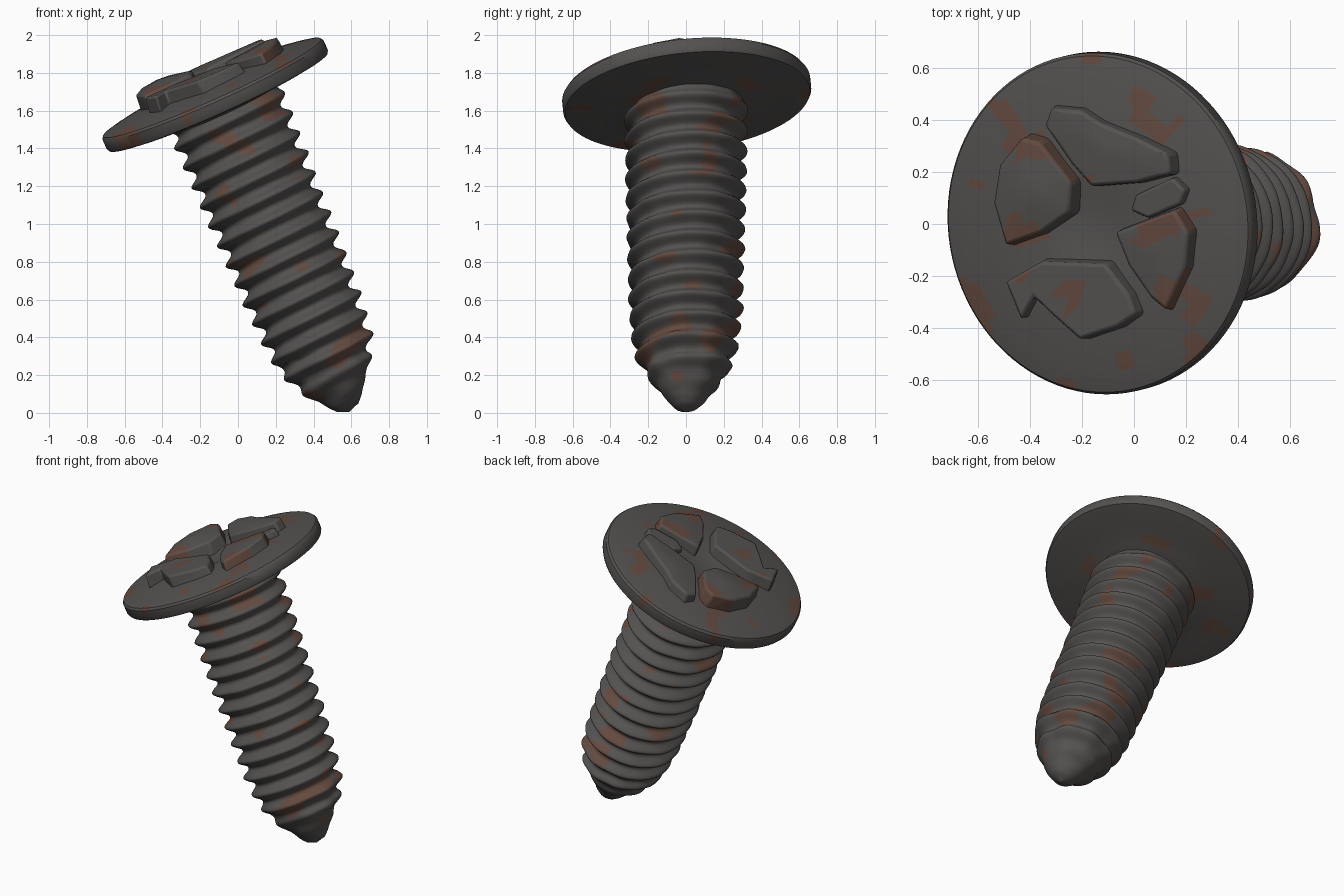
import bpy, bmesh, math
from mathutils import Matrix, Vector, noise

if "Cube" in bpy.data.objects:
    bpy.data.objects.remove(bpy.data.objects["Cube"])

HEAD_C = Vector((-0.137, 0, 1.72))       # centre of the rim's upper edge
HEAD_T, SHAFT_T = math.radians(24.2), math.radians(22.3)
HEAD_ROLL = math.radians(5.5)            # head also leans towards the front


def material(name, rgb):
    m = bpy.data.materials.new(name)
    m.diffuse_color = (*rgb, 1)
    m.use_nodes = True
    m.node_tree.nodes["Principled BSDF"].inputs["Base Color"].default_value = m.diffuse_color
    return m


STEEL = material("dark_steel", (0.09, 0.085, 0.082))
RUST = material("rust", (0.125, 0.068, 0.05))


def frame(origin, tilt, roll=0):
    return (Matrix.Translation(origin) @ Matrix.Rotation(-tilt, 4, 'Y')
            @ Matrix.Rotation(roll, 4, 'X'))


def lerp(table, x):
    for (x0, y0), (x1, y1) in zip(table, table[1:]):
        if x <= x1:
            return y0 + (y1 - y0) * max(0, x - x0) / (x1 - x0)
    return table[-1][1]


def finish(bm, name, mat, angle=35, bevel=0):
    bmesh.ops.remove_doubles(bm, verts=bm.verts, dist=1e-5)
    bmesh.ops.recalc_face_normals(bm, faces=bm.faces)
    bm.transform(mat)
    for f in bm.faces:                   # irregular rust patches
        p = f.calc_center_median()
        f.material_index = int(noise.noise(p * 6 + Vector((3.1, 8.7, 1.9))) > 0.34)
    me = bpy.data.meshes.new(name)
    bm.to_mesh(me)
    bm.free()
    me.materials.append(STEEL)
    me.materials.append(RUST)
    ob = bpy.data.objects.new(name, me)
    bpy.context.collection.objects.link(ob)
    if bevel:
        b = ob.modifiers.new("soft_edges", 'BEVEL')
        b.width, b.segments, b.angle_limit = bevel, 2, math.radians(35)
    bpy.ops.object.select_all(action='DESELECT')
    ob.select_set(True)
    bpy.context.view_layer.objects.active = ob
    bpy.ops.object.shade_smooth_by_angle(angle=math.radians(angle))
    return ob


HEAD = frame(HEAD_C, HEAD_T, HEAD_ROLL)

# Head disc: lathed rim with slightly domed top and shallow conical underside
profile = [(0, .02), (.06, .022), (.12, .03), (.2, .042), (.28, .046), (.36, .043),
           (.43, .037), (.5, .028), (.57, .018), (.62, .009), (.65, .002), (.66, -.012),
           (.66, -.066), (.652, -.08), (.6, -.088), (.52, -.096), (.43, -.105),
           (.36, -.115), (.28, -.13), (0, -.13)]
bm = bmesh.new()
N = 96
rings = []
for r, h in profile:
    rings.append([bm.verts.new((r * .972 * math.cos(i * math.tau / N),
                                r * math.sin(i * math.tau / N), h)) for i in range(N)])
for a, b in zip(rings, rings[1:]):
    for i in range(N):
        k = (i + 1) % N
        bm.faces.new((a[i], a[k], b[k], b[i]))
bmesh.ops.dissolve_degenerate(bm, edges=bm.edges, dist=1e-6)
finish(bm, "head_disc", HEAD)

# Shank: helical grid whose radius follows a thread wave inside a tapering envelope
crest = [(.08, .33), (.2, .328), (.9, .313), (1.2, .306), (1.4, .293), (1.53, .272),
         (1.62, .235), (1.69, .19), (1.75, .135), (1.8, .095), (1.84, .055), (1.862, 0)]
depth = [(.08, .02), (.2, .052), (1.4, .052), (1.6, .035), (1.72, .01), (1.8, 0), (2, 0)]
PITCH, N, M, S0, S1 = .113, 80, 14, .08, 1.862
bm = bmesh.new()
grid = []
for i in range(N + 1):
    col = []
    for j in range(-M, int((S1 - S0) / PITCH * M) + M + 2):
        turn = i / N
        s = min(max(S0 + PITCH * (j / M - turn) + PITCH * .78, S0), S1)
        wave = (.5 + .5 * math.cos(math.tau * (j / M))) ** 1.2
        r = lerp(crest, s) - lerp(depth, s) * (1 - wave)
        a = turn * math.tau
        p = Vector((r * math.cos(a), r * math.sin(a), -s))
        wear = .007 * noise.noise(p * 9) + .015 * noise.noise(p * 8) * (1.5 < s < 1.84)
        p.xy *= 1 + wear / max(r, .1)
        col.append(bm.verts.new(p))
    grid.append(col)
for a, b in zip(grid, grid[1:]):
    for j in range(len(a) - 1):
        bm.faces.new((a[j], a[j + 1], b[j + 1], b[j]))
bmesh.ops.remove_doubles(bm, verts=bm.verts, dist=1e-5)
bmesh.ops.dissolve_degenerate(bm, edges=bm.edges, dist=1e-5)
offset = Vector((math.cos(SHAFT_T), 0, math.sin(SHAFT_T))) * .02
finish(bm, "threaded_shank", frame(HEAD_C + offset, SHAFT_T), 60)

# Broken drive lugs around the cross recess: outline from above, height, x/y slope, crown
lugs = {
    "left_lug": ([(-.545, .08), (-.52, .23), (-.43, .34), (-.36, .32), (-.24, .16),
                  (-.25, .04), (-.36, -.04), (-.50, -.09)], .12, -.04, .03, .025),
    "back_lug": ([(-.355, .38), (-.33, .45), (-.21, .44), (-.13, .39), (.02, .33), (.14, .27),
                  (.15, .19), (.02, .155), (-.17, .14), (-.25, .23)], .095, .03, 0, .01),
    "right_lug": ([(-.08, -.03), (.05, .02), (.16, .06), (.215, -.03), (.20, -.17),
                   (.12, -.34), (.06, -.29), (-.03, -.16)], .1, .03, .03, .01),
    "front_lug": ([(-.50, -.22), (-.44, -.37), (-.39, -.28), (-.32, -.35), (-.21, -.45),
                   (-.06, -.40), (.01, -.35), (-.02, -.27), (-.11, -.15), (-.36, -.14),
                   (-.43, -.18)], .11, -.04, 0, 0),
    "small_lug": ([(-.02, .05), (0, .11), (.15, .18), (.20, .13), (.18, .075), (.05, .02)],
                  .075, .05, 0, 0),
}
sin_t, cos_t = math.sin(HEAD_T), math.cos(HEAD_T)
sin_r, cos_r = math.sin(HEAD_ROLL), math.cos(HEAD_ROLL)
for name, (outline, height, su, sv, crown) in lugs.items():
    bm = bmesh.new()
    pts = []
    for x, y in outline:                 # from-above outline to head coordinates
        v = (y + height * sin_r) / cos_r
        u = (x - HEAD_C.x + sin_t * (v * sin_r + height * cos_r)) / cos_t
        pts.append((u, v))
    n = len(pts)
    cu, cv = (sum(p[k] for p in pts) / n for k in (0, 1))

    def ring(scale, h, tilt):
        return [bm.verts.new((cu + (u - cu) * scale, cv + (v - cv) * scale,
                h + tilt * (su * (u - cu) + sv * (v - cv)))) for u, v in pts]

    low, top = ring(1.03, .005, 0), ring(.96, height, 1)
    for i in range(n):
        k = (i + 1) % n
        bm.faces.new((low[i], low[k], top[k], top[i]))
    bm.faces.new(low[::-1])
    cap = bm.faces.new(top)
    if crown:
        out = bmesh.ops.poke(bm, faces=[cap])
        for v in out["verts"]:
            v.co.z += crown
    else:
        out = bmesh.ops.triangulate(bm, faces=[cap])
    edges = list({e for f in out["faces"] for e in f.edges})
    bmesh.ops.subdivide_edges(bm, edges=edges, cuts=2, use_grid_fill=True)
    finish(bm, name, HEAD, 35, .012)
